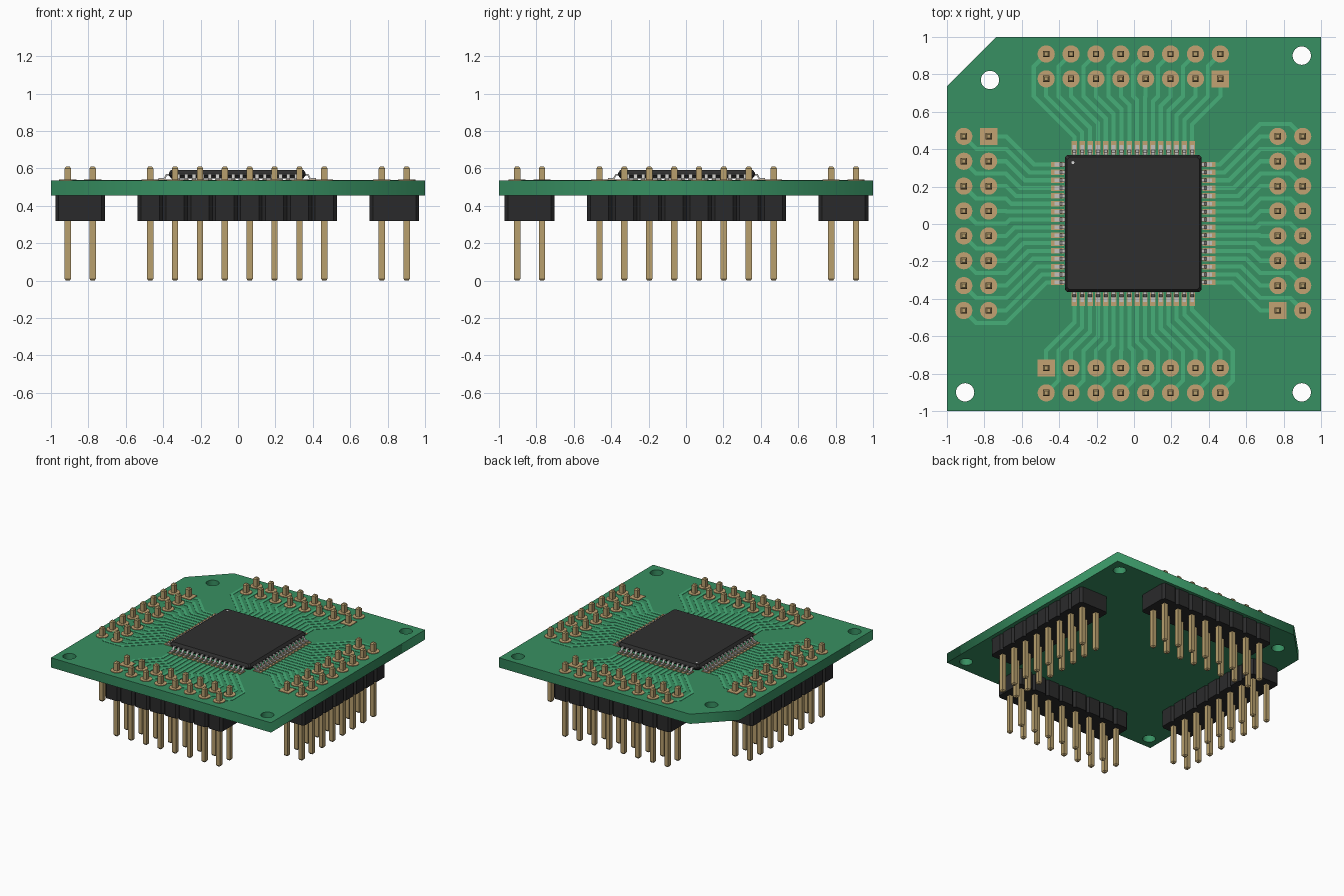
import bpy, bmesh, math
from mathutils import Matrix, Vector

if "Cube" in bpy.data.objects:
    bpy.data.objects.remove(bpy.data.objects["Cube"], do_unlink=True)


def material(name, rgb):
    m = bpy.data.materials.new(name)
    m.use_nodes = True
    col = (*rgb, 1)
    m.diffuse_color = col
    m.node_tree.nodes["Principled BSDF"].inputs["Base Color"].default_value = col
    return m


GREEN = material("board green", (0.039, 0.28, 0.122))
LIGHT = material("trace green", (0.062, 0.43, 0.19))
BLACK = material("black plastic", (0.023, 0.023, 0.024))
CHIP = material("chip charcoal", (0.028, 0.028, 0.028))
BRASS = material("pin brass", (0.48, 0.35, 0.155))
GOLD = material("pad gold", (0.54, 0.36, 0.17))
SILVER = material("lead silver", (0.55, 0.54, 0.52))
WHITE = material("marker white", (0.7, 0.7, 0.7))

CENTRE = Vector((-0.004, 0.003, 0))
BOTTOM, TOP = 0.455, 0.535
PITCH, LEAD = 0.133, 0.042
INNER, OUTER = -0.773, -0.906
COLUMNS = [(i - 3.5) * PITCH for i in range(8)]
LEADS = [(k - 7.5) * LEAD for k in range(16)]
SIDES = ["front", "left", "back", "right"]


def to_mesh(name, bm, mat):
    bmesh.ops.recalc_face_normals(bm, faces=bm.faces)
    me = bpy.data.meshes.new(name)
    bm.to_mesh(me)
    bm.free()
    me.materials.append(mat)
    return me


def place(name, me, quarter=0):
    ob = bpy.data.objects.new(name, me)
    ob.location = CENTRE
    ob.rotation_euler.z = quarter * math.pi / 2
    bpy.context.collection.objects.link(ob)
    return ob


def on_each_side(part, bm, mat):
    me = to_mesh(part, bm, mat)
    for q, side in enumerate(SIDES):
        place(side + "_" + part, me, q)


def loft(bm, x, y, rings):
    """Stack of rectangles (half_x, half_y, corner cut, z) joined into a solid."""
    loops = []
    for hx, hy, c, z in rings:
        pts = []
        for sx, sy in ((1, 1), (-1, 1), (-1, -1), (1, -1)):
            if c:
                ends = [(hx, hy - c), (hx - c, hy)]
                if sx * sy < 0:
                    ends.reverse()
            else:
                ends = [(hx, hy)]
            pts += [(x + sx * a, y + sy * b, z) for a, b in ends]
        loops.append([bm.verts.new(p) for p in pts])
    for low, high in zip(loops, loops[1:]):
        n = len(low)
        for i in range(n):
            j = (i + 1) % n
            bm.faces.new((low[i], low[j], high[j], high[i]))
    bm.faces.new(loops[0][::-1])
    bm.faces.new(loops[-1])


def ribbon(bm, path, width, low, high, mapping):
    """Mitred strip along a 2D path, thickened from low to high."""
    path = [Vector(p) for p in path]
    dirs = [(b - a).normalized() for a, b in zip(path, path[1:])]
    sections = []
    for i, p in enumerate(path):
        d0, d1 = dirs[max(i - 1, 0)], dirs[min(i, len(dirs) - 1)]
        n0, n1 = Vector((-d0.y, d0.x)), Vector((-d1.y, d1.x))
        m = (n0 + n1).normalized()
        m *= width / 2 / m.dot(n0)
        corners = ((p + m, low), (p - m, low), (p - m, high), (p + m, high))
        sections.append([bm.verts.new(mapping(q.x, q.y, h)) for q, h in corners])
    for s, t in zip(sections, sections[1:]):
        for i in range(4):
            j = (i + 1) % 4
            bm.faces.new((s[i], s[j], t[j], t[i]))
    bm.faces.new(sections[0])
    bm.faces.new(sections[-1][::-1])


# Board: outline with one cut corner and four mounting holes
curve = bpy.data.curves.new("board", "CURVE")
curve.dimensions = "2D"
curve.fill_mode = "BOTH"
curve.extrude = (TOP - BOTTOM) / 2


def spline(pts):
    s = curve.splines.new("POLY")
    s.points.add(len(pts) - 1)
    for p, (x, y) in zip(s.points, pts):
        p.co = (x, y, 0, 1)
    s.use_cyclic_u = True


spline([(-1, -1), (1, -1), (1, 1), (-0.735, 1), (-1, 0.735)])
for hx, hy in ((-0.77, 0.77), (0.897, 0.9), (-0.903, -0.9), (0.897, -0.9)):
    turn = [i * math.tau / 32 for i in range(32)]
    spline([(hx + 0.049 * math.cos(a), hy + 0.049 * math.sin(a)) for a in turn])
board = bpy.data.objects.new("board", curve)
board.location.z = (TOP + BOTTOM) / 2
bpy.context.collection.objects.link(board)
bpy.context.view_layer.objects.active = board
board.select_set(True)
bpy.ops.object.convert(target="MESH")
board = bpy.context.view_layer.objects.active
board.data.materials.clear()
board.data.materials.append(GREEN)
board.select_set(False)

# Header housings: eight corner-cut segments per side
bm = bmesh.new()
for x in COLUMNS:
    loft(bm, x, (INNER + OUTER) / 2,
         [(PITCH / 2, PITCH, 0.018, z) for z in (0.32, BOTTOM)])
on_each_side("header_housing", bm, BLACK)

# Header pins: square posts with tapered tips
bm = bmesh.new()
for x in COLUMNS:
    for y in (INNER, OUTER):
        loft(bm, x, y, [(h, h, 0, z) for h, z in
                        ((0.010, 0), (0.017, 0.01), (0.017, 0.6), (0.010, 0.61))])
on_each_side("header_pins", bm, BRASS)

# Header pads: round, with one square pad marking the first pin
bm = bmesh.new()
for i, x in enumerate(COLUMNS):
    for y in (INNER, OUTER):
        if i == 0 and y == INNER:
            loft(bm, x, y, [(0.046, 0.046, 0, z) for z in (TOP - 0.002, TOP + 0.005)])
        else:
            bmesh.ops.create_cone(bm, cap_ends=True, segments=24, radius1=0.046,
                                  radius2=0.046, depth=0.007,
                                  matrix=Matrix.Translation((x, y, TOP + 0.0015)))
on_each_side("header_pads", bm, GOLD)

# Chip pads
bm = bmesh.new()
for x in LEADS:
    loft(bm, x, -0.405, [(0.0145, 0.036, 0, z) for z in (TOP - 0.002, TOP + 0.005)])
on_each_side("chip_pads", bm, GOLD)

# Traces: alternate leads run to the inner pin or around it to the outer pin
bm = bmesh.new()
BEND = -0.68
for k, x in enumerate(LEADS):
    column = COLUMNS[k // 2]
    goal = column + (PITCH / 2 if k % 2 else 0)
    path = [(x, -0.42), (x, BEND + abs(goal - x)), (goal, BEND)]
    if k % 2:
        path += [(goal, OUTER + PITCH / 2), (column, OUTER)]
    else:
        path += [(goal, INNER)]
    ribbon(bm, path, 0.022, TOP - 0.002, TOP + 0.0025, lambda a, b, h: (a, b, h))
on_each_side("traces", bm, LIGHT)

# Chip leads: gull-wing strips
bm = bmesh.new()
wing = [(0.35, 0.566), (0.378, 0.566), (0.39, 0.544), (0.42, 0.544)]
for x in LEADS:
    ribbon(bm, wing, 0.008, x - 0.010, x + 0.010, lambda r, z, h: (h, -r, z))
on_each_side("chip_leads", bm, SILVER)

# Chip body with tapered sides
bm = bmesh.new()
loft(bm, 0, 0, [(h, h, 0.012, z) for h, z in
                ((0.352, 0.545), (0.366, 0.563), (0.366, 0.575), (0.354, 0.593))])
place("chip_body", to_mesh("chip_body", bm, CHIP))

# First-pin dot on the chip
bm = bmesh.new()
bmesh.ops.create_cone(bm, cap_ends=True, segments=16, radius1=0.008, radius2=0.008,
                      depth=0.004, matrix=Matrix.Translation((-0.323, 0.325, 0.5925)))
place("chip_dot", to_mesh("chip_dot", bm, WHITE))
